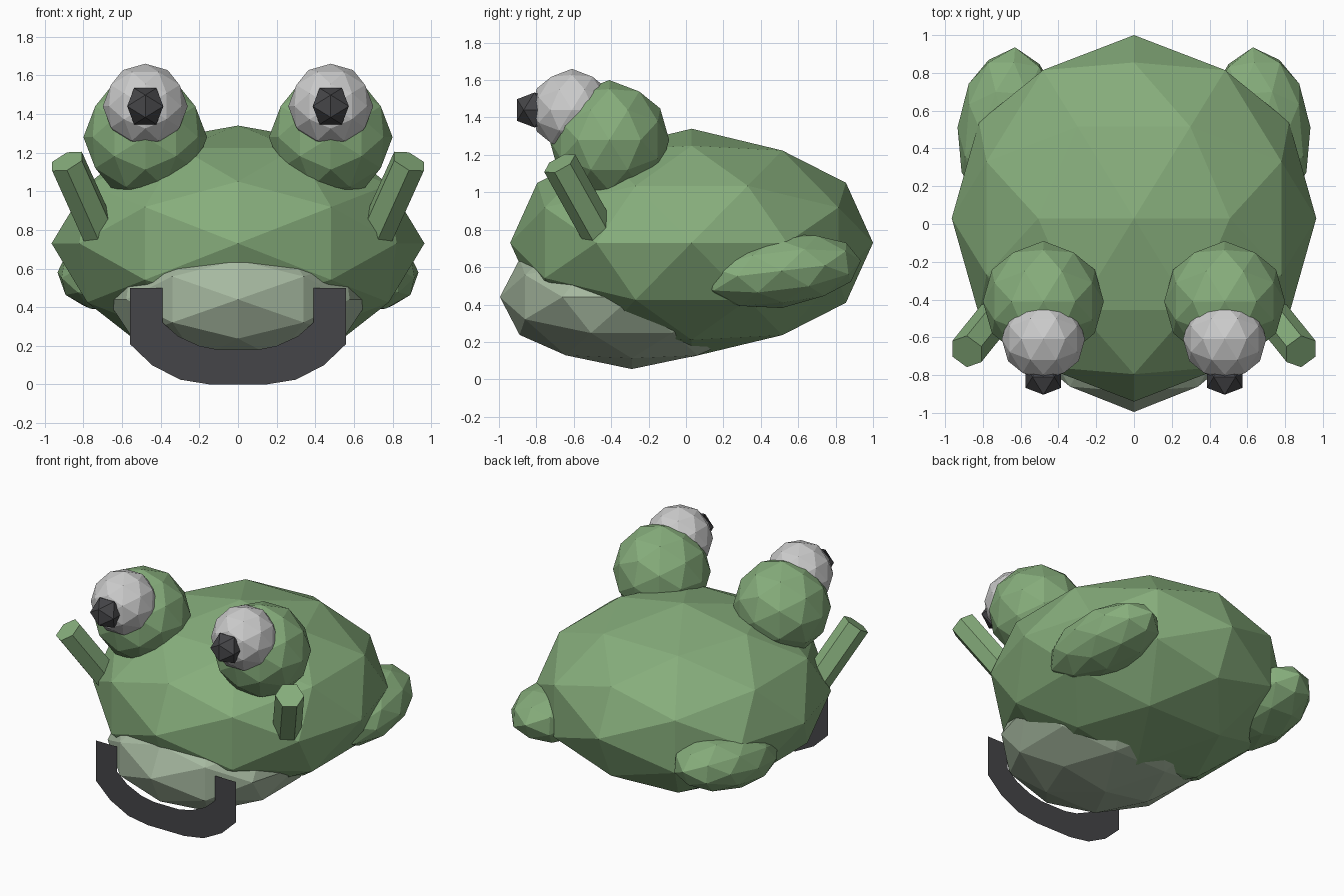
import bpy, bmesh, math
from itertools import combinations
from mathutils import Vector, Matrix, Euler

if "Cube" in bpy.data.objects:
    bpy.data.objects.remove(bpy.data.objects["Cube"])


def material(name, rgb):
    m = bpy.data.materials.new(name)
    m.diffuse_color = (*rgb, 1)
    m.use_nodes = True
    m.node_tree.nodes["Principled BSDF"].inputs["Base Color"].default_value = m.diffuse_color
    return m


GREEN = material("green", (0.24, 0.42, 0.20))
PALE = material("pale_green", (0.38, 0.48, 0.35))
DARK = material("dark", (0.06, 0.06, 0.065))


def finish(name, bm, mat):
    me = bpy.data.meshes.new(name)
    bm.to_mesh(me)
    bm.free()
    ob = bpy.data.objects.new(name, me)
    bpy.context.collection.objects.link(ob)
    if mat:
        me.materials.append(mat)


def hull(name, points, mat, side=1):
    """Convex low-poly solid; side=-1 mirrors it across x."""
    bm = bmesh.new()
    for p in points:
        bm.verts.new((p[0] * side, p[1], p[2]))
    bmesh.ops.convex_hull(bm, input=bm.verts)
    bmesh.ops.recalc_face_normals(bm, faces=bm.faces)
    finish(name, bm, mat)


# Unit icosahedron aligned to the axes, and its once-subdivided sphere
G = (1 + 5 ** 0.5) / 2
ICO = []
for a in (-1, 1):
    for b in (-G, G):
        ICO += [Vector(p).normalized() for p in ((a, 0, b), (0, b, a), (b, a, 0))]
SPHERE = ICO + [(p + q).normalized() for p, q in combinations(ICO, 2)
                if (p - q).length < 1.2]


def ball(name, centre, radii, mat, side=1, base=SPHERE, rot=(0, 0, 0)):
    r = Euler(rot).to_matrix() @ Matrix.Diagonal(radii)
    hull(name, [Vector(centre) + r @ p for p in base], mat, side)


# Body and belly
ball("body", (0, 0.03, 0.73), (0.965, 0.97, 0.61), GREEN)
ball("belly", (0, -0.29, 0.44), (0.68, 0.705, 0.385), PALE)

# Raised front limb: slanted hexagonal rod
tip = Vector((0.885, -0.675, 1.155))
slope = Vector((0.45, -0.56, 1))
v = Vector((0, 1, 0.56)).normalized()
u = slope.normalized().cross(v)
rod = []
for i in range(6):
    t = i * math.pi / 3
    p = tip + 0.095 * (v * math.cos(t) + u * math.sin(t))
    rod += [p, p - slope * 0.435]

# Paired parts
for side, tag in ((1, "left"), (-1, "right")):
    ball(tag + "_eye_socket", (0.48, -0.41, 1.28), (0.32,) * 3, GREEN, side)
    ball(tag + "_eyeball", (0.48, -0.61, 1.44), (0.22,) * 3, None, side)
    ball(tag + "_pupil", (0.48, -0.81, 1.44), (0.11,) * 3, DARK, side, ICO)
    ball(tag + "_haunch", (0.665, 0.49, 0.58), (0.27, 0.45, 0.2), GREEN, side,
         rot=(0.12, 0, 0.08))
    hull(tag + "_front_limb", rod, GREEN, side)

# Mouth: flat U-shaped band facing forward
outer = [(0.56, 0.5), (0.56, 0.21), (0.445, 0.1), (0.3, 0.025), (0.145, 0)]
inner = [(0.39, 0.5), (0.39, 0.32), (0.31, 0.25), (0.2, 0.2), (0.1, 0.18)]
bm = bmesh.new()
rows = []
for line in (outer, inner):
    full = line + [(-x, z) for x, z in reversed(line)]
    rows.append([bm.verts.new((x, -0.82, z)) for x, z in full])
for i in range(len(rows[0]) - 1):
    bm.faces.new((rows[0][i], rows[1][i], rows[1][i + 1], rows[0][i + 1]))
bmesh.ops.recalc_face_normals(bm, faces=bm.faces)
if bm.faces[:][0].normal.y > 0:
    bmesh.ops.reverse_faces(bm, faces=bm.faces[:])
finish("mouth", bm, DARK)
